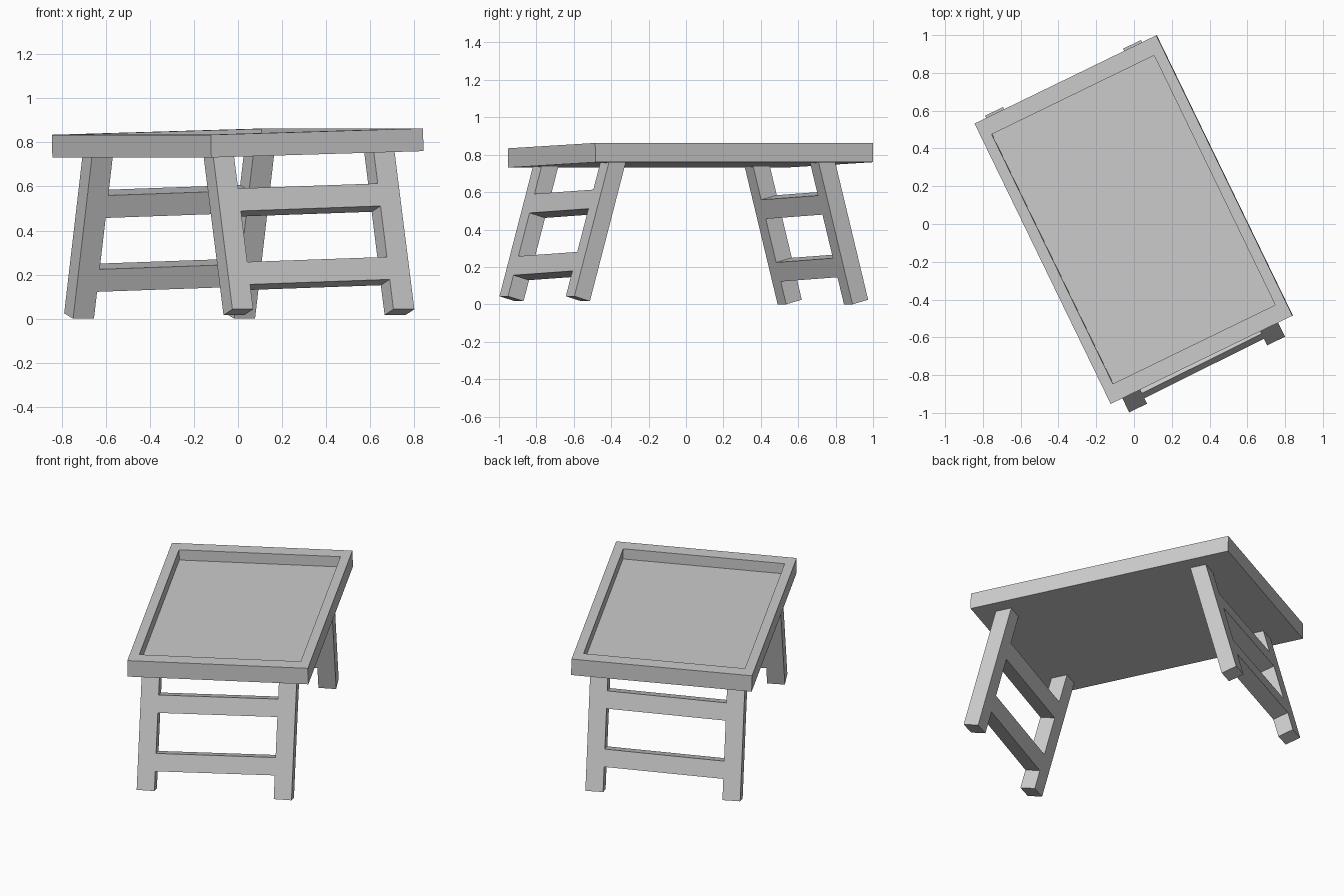
import bpy, bmesh
from math import sin, cos, radians
from mathutils import Matrix, Vector

if "Cube" in bpy.data.objects:
    bpy.data.objects.remove(bpy.data.objects["Cube"])

TURN = Matrix.Rotation(radians(25.9), 4, 'Z')   # whole table is turned on the floor
SLOPE = 0.027                                    # slight sideways slope of the top
LEG_X, LEG_W, DEPTH = 0.406, 0.105, 0.096


def finish(name, bm):
    bmesh.ops.recalc_face_normals(bm, faces=bm.faces)
    bm.transform(TURN)
    mesh = bpy.data.meshes.new(name)
    bm.to_mesh(mesh)
    bm.free()
    ob = bpy.data.objects.new(name, mesh)
    bpy.context.collection.objects.link(ob)


def member(name, side, splay, foot, quad):
    """Bar lying in a splayed leg plane; quad holds (x, z) points of its outer face."""
    y_foot, z_foot = foot
    bm = bmesh.new()
    inward = Vector((0, -side * cos(splay), -sin(splay))) * DEPTH
    outer = [Vector((x, side * (y_foot - (z - z_foot) * sin(splay) / cos(splay)), z))
             for x, z in quad]
    face = bm.faces.new([bm.verts.new(p) for p in outer])
    ext = bmesh.ops.extrude_face_region(bm, geom=[face], use_keep_orig=True)
    moved = [g for g in ext['geom'] if isinstance(g, bmesh.types.BMVert)]
    bmesh.ops.translate(bm, verts=moved, vec=inward)
    finish(name, bm)


# tray top: box with a recess sunk into its upper face
bm = bmesh.new()
bmesh.ops.create_cube(bm, size=1, matrix=Matrix.Diagonal((1.07, 1.65, 0.103, 1)))
top = max(bm.faces, key=lambda f: f.calc_center_median().z)
bmesh.ops.inset_individual(bm, faces=[top], thickness=0.06)
for v in top.verts:
    v.co.y *= 0.734 / abs(v.co.y)
    v.co.x *= 0.478 / abs(v.co.x)
ext = bmesh.ops.extrude_discrete_faces(bm, faces=[top])
bmesh.ops.translate(bm, verts=ext['faces'][0].verts, vec=(0, 0, -0.066))
bm.transform(Matrix.Translation((0.009, 0.022, 0.797)) @ Matrix.Rotation(-SLOPE, 4, 'Y'))
finish("tray_top", bm)

# two splayed leg frames: two legs and two slanting rails each
for end, side, splay, foot, rails in (
        ("front", -1, radians(16.0), (0.886, 0.043), (0.167, 0.50)),
        ("back", 1, radians(14.9), (0.86, 0.0247), (0.158, 0.493))):
    for label, s in (("left", -1), ("right", 1)):
        a, b = s * LEG_X - LEG_W / 2, s * LEG_X + LEG_W / 2
        z_top = [0.745 + SLOPE * x + 0.03 for x in (a, b)]
        member(f"{end}_{label}_leg", side, splay, foot,
               [(a, foot[1]), (b, foot[1]), (b, z_top[1]), (a, z_top[0])])
    x = LEG_X - LEG_W / 2
    for label, z in zip(("lower", "upper"), rails):
        d = 0.032 * x
        member(f"{end}_{label}_rail", side, splay, foot,
               [(-x, z - d), (x, z + d), (x, z + d + 0.102), (-x, z - d + 0.102)])
